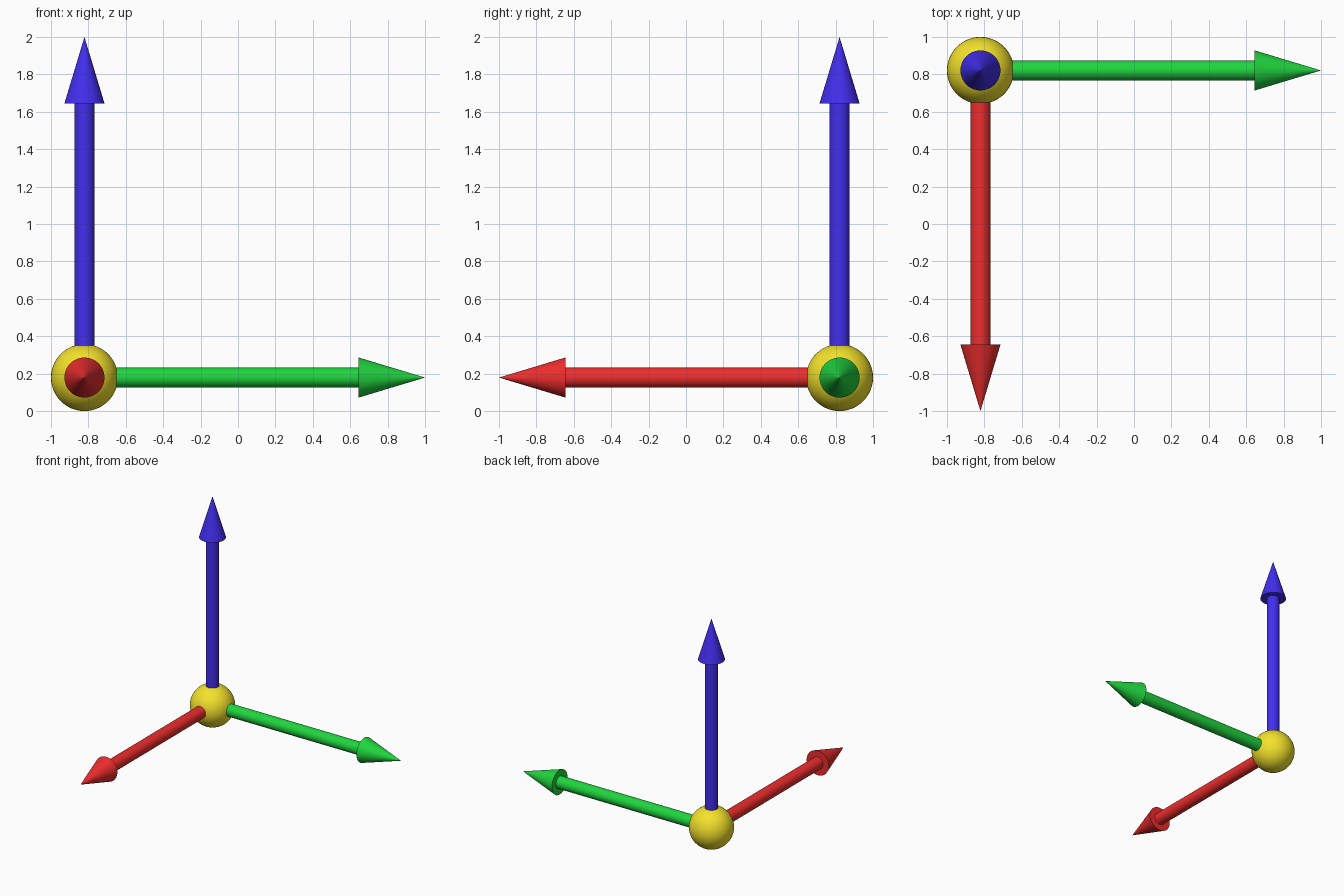
import bpy
import math
from mathutils import Vector

if "Cube" in bpy.data.objects:
    bpy.data.objects.remove(bpy.data.objects["Cube"])

R = 0.179                                  # hub radius
ORIGIN = Vector((-1 + R, 1 - R, R + 0.003))  # shared start of the three axes
LENGTH = 2 - R                             # hub centre to arrow tip
HEAD_LEN, HEAD_R, SHAFT_R = 0.355, 0.107, 0.053
ORIGIN.z = R


def finish(obj_name, mat, smooth=True):
    obj = bpy.context.object
    obj.name = obj_name
    obj.data.materials.append(mat)
    if smooth:
        bpy.ops.object.shade_smooth_by_angle(angle=math.radians(35))


def paint(name, color):
    mat = bpy.data.materials.new(name)
    mat.diffuse_color = (*color, 1)
    mat.use_nodes = True
    mat.node_tree.nodes["Principled BSDF"].inputs["Base Color"].default_value = mat.diffuse_color
    return mat


def arrow(name, direction, color):
    d = Vector(direction)
    rot = d.to_track_quat('Z', 'Y').to_euler()
    shaft_len = LENGTH - HEAD_LEN
    mat = paint(name + "_color", color)
    # shaft from the hub centre to the base of the head
    bpy.ops.mesh.primitive_cylinder_add(vertices=48, radius=SHAFT_R, depth=shaft_len,
                                        location=ORIGIN + d * shaft_len / 2, rotation=rot)
    finish(name + "_shaft", mat)
    # pointed head, fine facets keep the shading crisp up to the tip
    bpy.ops.mesh.primitive_cone_add(vertices=64, radius1=HEAD_R, radius2=0, depth=HEAD_LEN,
                                    location=ORIGIN + d * (LENGTH - HEAD_LEN / 2), rotation=rot)
    finish(name + "_head", mat, smooth=False)


# hub
bpy.ops.mesh.primitive_uv_sphere_add(segments=48, ring_count=24, radius=R, location=ORIGIN)
finish("hub_ball", paint("hub_color", (0.90, 0.76, 0.025)))

# axes
arrow("front_arrow", (0, -1, 0), (0.86, 0.026, 0.026))
arrow("side_arrow", (1, 0, 0), (0.014, 0.67, 0.048))
arrow("up_arrow", (0, 0, 1), (0.055, 0.027, 0.86))
